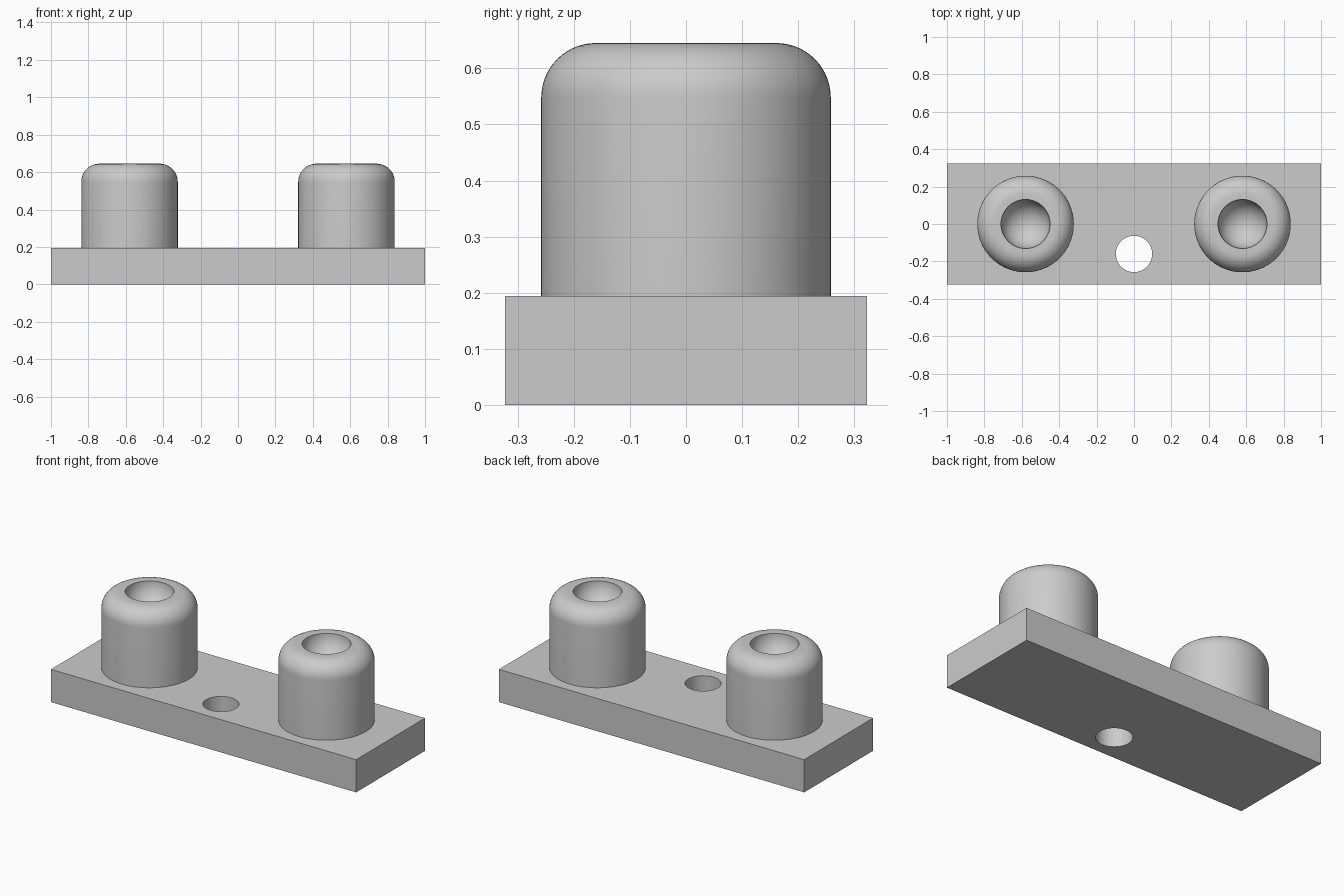
import bpy
import bmesh
from math import pi, sin, cos

cube = bpy.data.objects.get("Cube")
if cube:
    bpy.data.objects.remove(cube)

WIDTH, DEPTH, THICK = 2.0, 0.645, 0.194
HOLE_Y, HOLE_R = -0.16, 0.097
POST_X, POST_R, TOP, FILLET, BOWL_R = 0.58, 0.258, 0.645, 0.097, 0.131
SEGMENTS = 96

grey = bpy.data.materials.new("plain grey")
grey.use_nodes = True
colour = (0.6, 0.6, 0.6, 1)
grey.diffuse_color = colour
grey.node_tree.nodes["Principled BSDF"].inputs["Base Color"].default_value = colour


def make_object(name, bm):
    """Turn a bmesh into a grey, smooth-shaded object with sharp edges kept."""
    bmesh.ops.recalc_face_normals(bm, faces=bm.faces)
    mesh = bpy.data.meshes.new(name)
    bm.to_mesh(mesh)
    bm.free()
    mesh.materials.append(grey)
    obj = bpy.data.objects.new(name, mesh)
    bpy.context.collection.objects.link(obj)
    bpy.ops.object.select_all(action="DESELECT")
    obj.select_set(True)
    bpy.context.view_layer.objects.active = obj
    bpy.ops.object.shade_smooth_by_angle(angle=pi / 6)
    return obj


def arc(cx, cz, radius, start, end, steps):
    """Points along an arc in the x-z plane."""
    angles = [start + (end - start) * i / steps for i in range(steps + 1)]
    return [(cx + radius * cos(a), 0, cz + radius * sin(a)) for a in angles]


# Base plate: rectangle with a round through-hole, extruded upward
bm = bmesh.new()
corners = [(sx * WIDTH / 2, sy * DEPTH / 2, 0)
           for sx, sy in ((-1, -1), (1, -1), (1, 1), (-1, 1))]
rim = [(x, y + HOLE_Y, 0) for x, _, y in arc(0, 0, HOLE_R, 0, 2 * pi, SEGMENTS)[:-1]]
for loop in (corners, rim):
    verts = [bm.verts.new(p) for p in loop]
    for i, v in enumerate(verts):
        bm.edges.new((verts[i - 1], v))
bmesh.ops.triangle_fill(bm, edges=bm.edges[:], use_beauty=True)
top = bmesh.ops.extrude_face_region(bm, geom=bm.faces[:], use_keep_orig=True)
bmesh.ops.translate(bm, vec=(0, 0, THICK),
                    verts=[g for g in top["geom"] if isinstance(g, bmesh.types.BMVert)])
make_object("base_plate", bm)

# Round posts: filleted shoulder, flat lip and hemispherical socket
profile = [(POST_R, 0, THICK)]
profile += arc(POST_R - FILLET, TOP - FILLET, FILLET, 0, pi / 2, 14)
profile += arc(0, TOP, BOWL_R, 0, -pi / 2, 20)
for name, side in (("left_post", 1), ("right_post", -1)):
    bm = bmesh.new()
    verts = [bm.verts.new(p) for p in profile]
    edges = [bm.edges.new(pair) for pair in zip(verts, verts[1:])]
    bmesh.ops.spin(bm, geom=verts + edges, cent=(0, 0, 0), axis=(0, 0, 1),
                   angle=2 * pi, steps=SEGMENTS, use_duplicate=False)
    bmesh.ops.remove_doubles(bm, verts=bm.verts, dist=0.0001)
    # Closed underside keeps the post solid
    bmesh.ops.holes_fill(bm, edges=[e for e in bm.edges if e.is_boundary], sides=0)
    make_object(name, bm).location.x = side * POST_X
